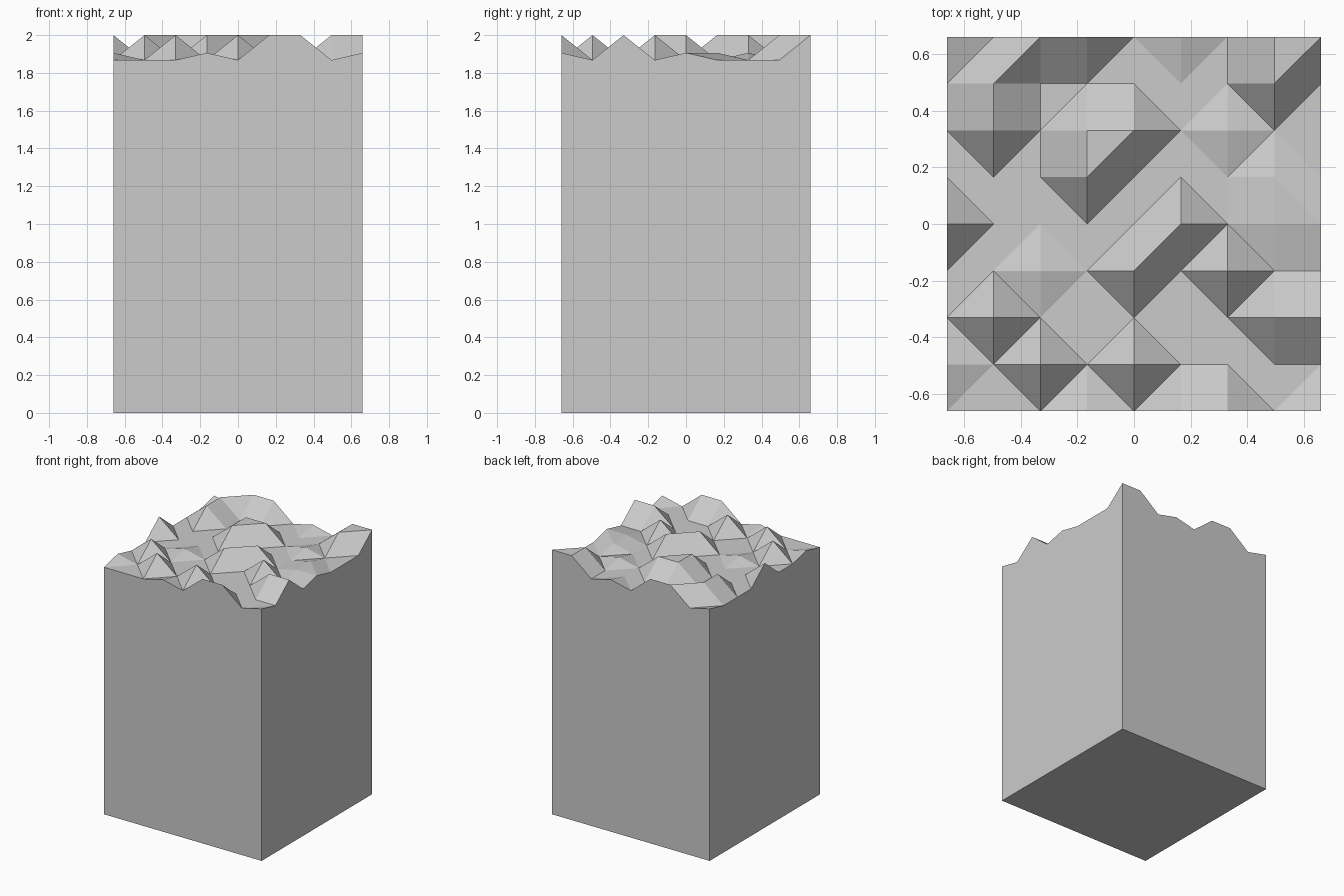
import bpy, bmesh

if "Cube" in bpy.data.objects:
    bpy.data.objects.remove(bpy.data.objects["Cube"])

# Height map of the rugged top, front row first: L = low, M = small bump, H = peak
ROWS = [
    "LLLMLHHLM",
    "MLHLHLLLL",
    "LHLLLLLHH",
    "LLMLHLHLL",
    "HLLLLHLMM",
    "LLLHLLLML",
    "LHLHHLMLL",
    "LHLLLLLHL",
    "MLHHLMLHH",
]
LEVEL = {"L": 1.868, "M": 1.906, "H": 2.0}
HALF = 0.66
N = len(ROWS) - 1
STEP = 2 * HALF / N

bm = bmesh.new()

# Rugged top: each cell is split along the diagonal with the smaller height change
top = [[bm.verts.new((-HALF + i * STEP, -HALF + j * STEP, LEVEL[c]))
        for i, c in enumerate(row)] for j, row in enumerate(ROWS)]
for j in range(N):
    for i in range(N):
        a, b, c, d = top[j][i], top[j][i + 1], top[j + 1][i + 1], top[j + 1][i]
        if abs(a.co.z - c.co.z) <= abs(b.co.z - d.co.z):
            tris = ((a, b, c), (a, c, d))
        else:
            tris = ((a, b, d), (b, c, d))
        for t in tris:
            bm.faces.new(t)

# Flat base
base = [bm.verts.new((x * HALF, y * HALF, 0))
        for x, y in ((-1, -1), (1, -1), (1, 1), (-1, 1))]
bm.faces.new(base[::-1])

# Four walls that follow the jagged rim
rims = [
    top[0],
    [row[N] for row in top],
    top[N][::-1],
    [row[0] for row in top][::-1],
]
for k, rim in enumerate(rims):
    bm.faces.new([base[k], base[(k + 1) % 4]] + rim[::-1])

bmesh.ops.recalc_face_normals(bm, faces=bm.faces[:])
mesh = bpy.data.meshes.new("rock_block")
bm.to_mesh(mesh)
bm.free()
bpy.context.collection.objects.link(bpy.data.objects.new("rock_block", mesh))
